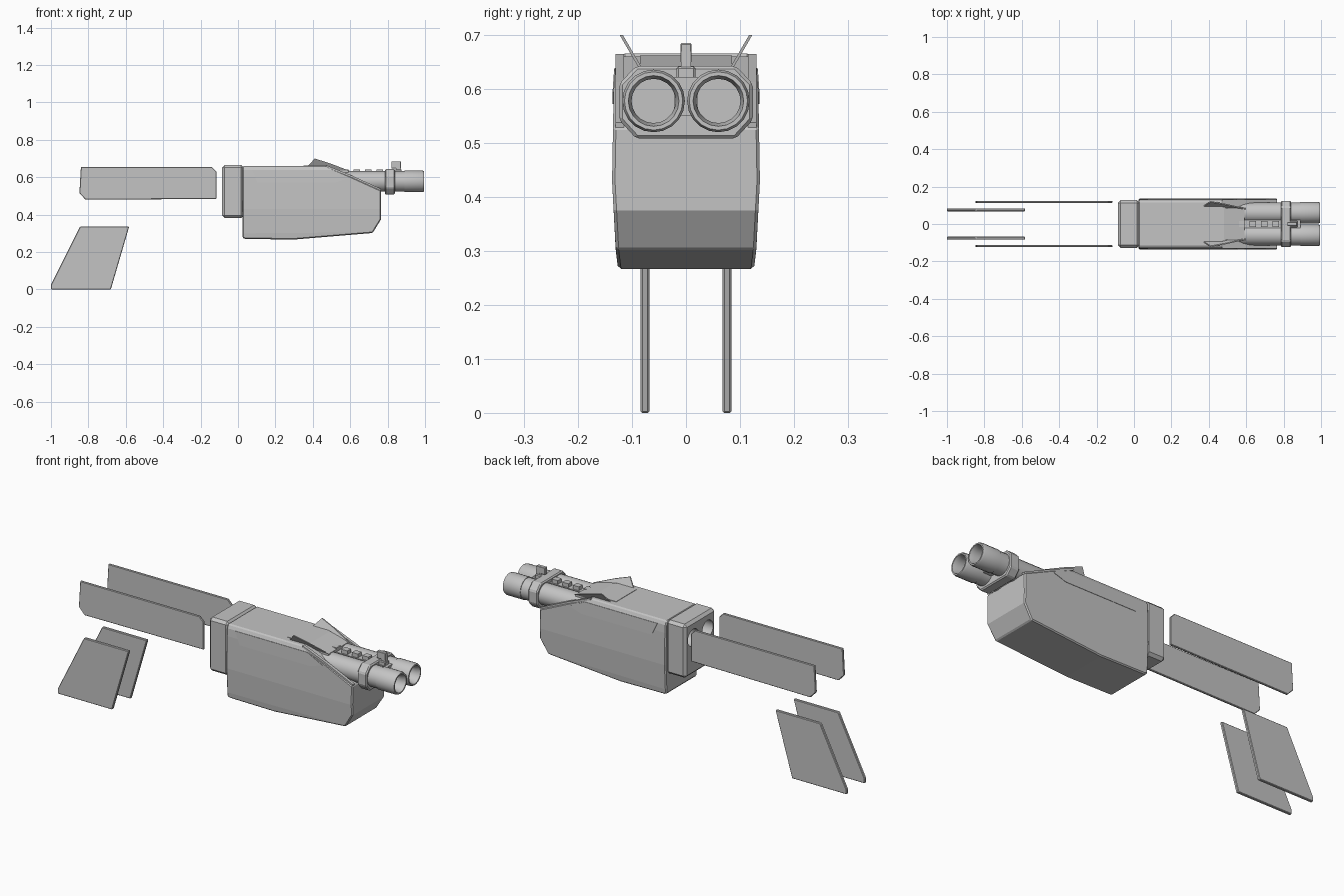
import bpy, bmesh, math
from mathutils import Vector, Matrix

cube = bpy.data.objects.get("Cube")
if cube:
    bpy.data.objects.remove(cube, do_unlink=True)

grey = bpy.data.materials.new("plain grey")
grey.use_nodes = True
grey.diffuse_color = (0.55, 0.55, 0.55, 1)
grey.node_tree.nodes["Principled BSDF"].inputs["Base Color"].default_value = (0.55, 0.55, 0.55, 1)


def finish(name, bm, bevel=0, smooth=False):
    bmesh.ops.recalc_face_normals(bm, faces=bm.faces)
    mesh = bpy.data.meshes.new(name)
    bm.to_mesh(mesh)
    bm.free()
    mesh.materials.append(grey)
    ob = bpy.data.objects.new(name, mesh)
    bpy.context.collection.objects.link(ob)
    bpy.ops.object.select_all(action='DESELECT')
    ob.select_set(True)
    bpy.context.view_layer.objects.active = ob
    if smooth:
        bpy.ops.object.shade_smooth_by_angle(angle=math.radians(35))
    if bevel:
        mod = ob.modifiers.new("bevel", 'BEVEL')
        mod.width, mod.segments = bevel, 1
        mod.limit_method, mod.angle_limit = 'ANGLE', math.radians(40)
    return ob


def prism(points, a, b, axis='Y'):
    """Extrude a profile, (x, z) along Y or (y, z) along X, from a to b."""
    bm = bmesh.new()
    place = (lambda p: (p[0], a, p[1])) if axis == 'Y' else (lambda p: (a, p[0], p[1]))
    face = bm.faces.new([bm.verts.new(place(p)) for p in points])
    new = bmesh.ops.extrude_face_region(bm, geom=[face])["geom"]
    step = Vector((0, b - a, 0)) if axis == 'Y' else Vector((b - a, 0, 0))
    bmesh.ops.translate(bm, vec=step, verts=[v for v in new if isinstance(v, bmesh.types.BMVert)])
    return bm


def box(name, x0, x1, half, z0, z1, bevel=0):
    return finish(name, prism([(x0, z0), (x1, z0), (x1, z1), (x0, z1)], -half, half), bevel)


def lathe(name, profile, y, z, sides=20):
    """Spin an (x, radius) profile round an axis along X."""
    bm = bmesh.new()
    verts = [bm.verts.new((x, y, z + r)) for x, r in profile]
    edges = [bm.edges.new(pair) for pair in zip(verts, verts[1:])]
    bmesh.ops.spin(bm, geom=verts + edges, cent=(0, y, z), axis=(1, 0, 0),
                   angle=math.tau, steps=sides)
    bmesh.ops.remove_doubles(bm, verts=bm.verts, dist=0.0001)
    return finish(name, bm, smooth=True)


# Half width of the housing at a given height
LEVELS = [(0.26, 0.125), (0.3, 0.13), (0.43, 0.137), (0.6, 0.134), (0.64, 0.131), (0.67, 0.117)]


def half_width(z):
    for (z0, w0), (z1, w1) in zip(LEVELS, LEVELS[1:]):
        if z <= z1:
            return w0 + (w1 - w0) * (z - z0) / (z1 - z0)
    return LEVELS[-1][1]


# Main housing with gently bulging sides
bm = prism([(0.025, 0.275), (0.04, 0.27), (0.3, 0.267), (0.72, 0.302), (0.765, 0.375),
            (0.765, 0.53), (0.6, 0.605), (0.47, 0.66), (0.025, 0.66)], -1, 1)
for level, _ in LEVELS[1:-1]:
    bmesh.ops.bisect_plane(bm, geom=bm.verts[:] + bm.edges[:] + bm.faces[:],
                           plane_co=(0, 0, level), plane_no=(0, 0, 1))
for v in bm.verts:
    v.co.y *= half_width(v.co.z)
finish("main_housing", bm, 0.007)

# Sloping roof that runs down onto the barrels
finish("roof_wedge", prism([(0.35, 0.662), (0.48, 0.662), (0.59, 0.635), (0.59, 0.58),
                            (0.35, 0.58)], -0.085, 0.085))

# Rear block with two round sockets
rear = box("rear_block", -0.085, 0.03, 0.127, 0.382, 0.666, 0.014)
bpy.ops.object.modifier_apply(modifier="bevel")
for side in (-1, 1):
    cutter = lathe("socket_cutter", [(-0.2, 0), (-0.2, 0.046), (0.01, 0.046), (0.01, 0)],
                   side * 0.06, 0.578)
    cutter.hide_render = True
    bpy.context.view_layer.objects.active = rear
    cut = rear.modifiers.new("socket", 'BOOLEAN')
    cut.operation, cut.solver, cut.object = 'DIFFERENCE', 'EXACT', cutter
    bpy.ops.object.modifier_apply(modifier="socket")
    bpy.data.objects.remove(cutter, do_unlink=True)

# Parts that come in left and right pairs
for side, label in ((-1, "front"), (1, "back")):
    # Barrel with wide hollow muzzle
    lathe(label + "_barrel", [(0.4, 0), (0.4, 0.055), (0.89, 0.055), (0.89, 0.058),
                              (0.985, 0.058), (0.995, 0.054), (0.995, 0.047),
                              (0.97, 0.041), (0.86, 0.041), (0.86, 0)], side * 0.06, 0.578)
    # Flared sight fin, leaning outwards
    bm = prism([(0.37, 0.655), (0.41, 0.7), (0.49, 0.675), (0.6, 0.633), (0.45, 0.64)], 0, 0.006)
    for v in bm.verts:
        v.co.y = side * (0.082 + v.co.y + (v.co.z - 0.64) * 0.58)
    finish(label + "_sight_fin", bm)
    # Thin cheek panel along the upper side
    bm = prism([(0.075, 0.638), (0.105, 0.572), (0.52, 0.572), (0.59, 0.595),
                (0.5, 0.638)], 0, 0.003)
    for v in bm.verts:
        v.co.y = side * (half_width(v.co.z) - 0.001 + v.co.y)
    finish(label + "_cheek_panel", bm)
    # Raised lip beside the barrel
    bm = prism([(0.47, 0.655), (0.6, 0.6), (0.762, 0.526), (0.764, 0.538),
                (0.6, 0.613), (0.47, 0.665)], side * 0.115, side * 0.131)
    finish(label + "_slope_lip", bm)
    # Long upper plate
    bm = prism([(-0.848, 0.515), (-0.815, 0.48), (-0.115, 0.484), (-0.115, 0.63),
                (-0.14, 0.655), (-0.84, 0.655)], side * 0.112, side * 0.124)
    finish(label + "_upper_plate", bm, 0.003)
    # Slanted lower plate
    bm = prism([(-1, 0.025), (-1, 0), (-0.68, 0), (-0.582, 0.336), (-0.845, 0.336)],
               side * 0.068, side * 0.084)
    finish(label + "_lower_plate", bm, 0.003)

# Eight-sided collar clamping both barrels
collar = [(-0.092, 0.508), (0.092, 0.508), (0.124, 0.543), (0.124, 0.61),
          (0.092, 0.643), (-0.092, 0.643), (-0.124, 0.61), (-0.124, 0.543)]
finish("barrel_collar", prism(collar, 0.785, 0.84, 'X'), 0.006)

# Rail between the barrels with raised teeth
box("centre_rail", 0.5, 0.89, 0.022, 0.55, 0.622)
for i in range(4):
    x = 0.555 + i * 0.062
    box("rail_tooth", x, x + 0.035, 0.016, 0.61, 0.642)

# Front sight
box("sight_base", 0.8, 0.875, 0.018, 0.6, 0.642, 0.004)
box("sight_stem", 0.845, 0.872, 0.009, 0.63, 0.67)
box("sight_head", 0.82, 0.872, 0.01, 0.648, 0.685, 0.002)
